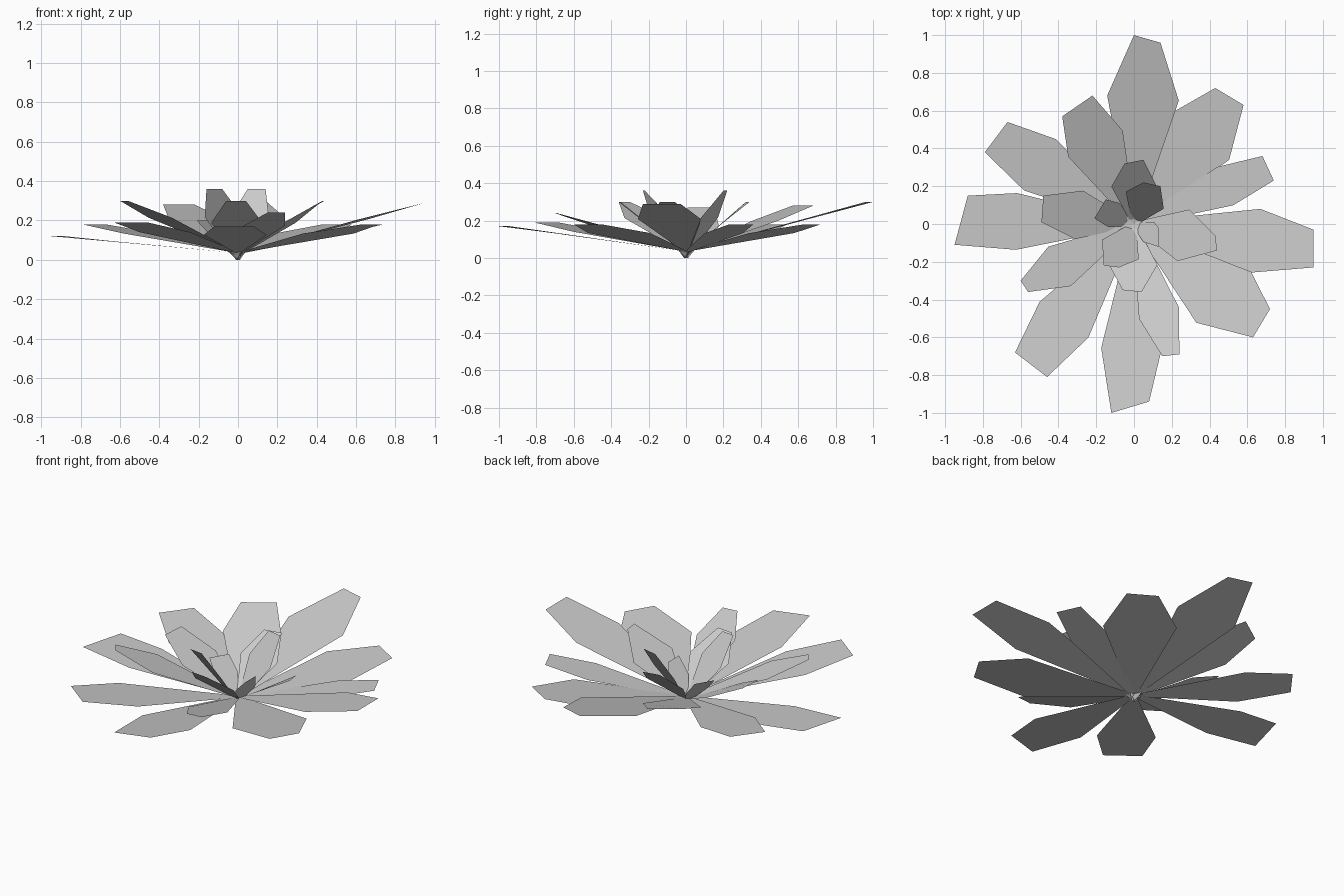
import bpy
from mathutils import Vector


def petal_ring(name, base_z, shoulder, petals):
    """Each petal: left tip xy, right tip xy, tip height, half width at the shoulder."""
    verts, faces = [], []
    for ax, ay, bx, by, z, w in petals:
        a, b = Vector((ax, ay, z)), Vector((bx, by, z))
        base = Vector((0, 0, base_z))
        mid = base.lerp((a + b) / 2, shoulder)
        out = Vector((mid.x, mid.y, 0)).normalized()
        side = Vector((-out.y, out.x, 0))
        n = len(verts)
        verts += [base - side * 0.012, mid - side * w, b, a, mid + side * w, base + side * 0.012]
        faces.append(range(n, n + 6))
    mesh = bpy.data.meshes.new(name)
    mesh.from_pydata([tuple(v) for v in verts], [], [tuple(f) for f in faces])
    mesh.update()
    obj = bpy.data.objects.new(name, mesh)
    bpy.context.collection.objects.link(obj)
    return obj


# Wide, low outer petals
petal_ring("outer_petals", 0.035, 0.68, [
    (0.00, 1.00, 0.14, 0.96, 0.30, 0.19),
    (0.43, 0.72, 0.58, 0.63, 0.18, 0.20),
    (0.95, -0.03, 0.95, -0.23, 0.29, 0.17),
    (0.72, -0.45, 0.63, -0.60, 0.18, 0.21),
    (0.08, -0.94, -0.12, -1.00, 0.17, 0.16),
    (-0.46, -0.81, -0.63, -0.68, 0.19, 0.16),
    (-0.95, -0.11, -0.88, 0.15, 0.12, 0.15),
    (-0.79, 0.38, -0.67, 0.54, 0.18, 0.16),
])

# Narrower petals filling the gaps
petal_ring("middle_petals", 0.03, 0.68, [
    (-0.38, 0.57, -0.22, 0.68, 0.28, 0.16),
    (0.68, 0.36, 0.74, 0.23, 0.18, 0.11),
    (-0.56, -0.36, -0.60, -0.30, 0.30, 0.12),
    (0.24, -0.69, 0.15, -0.70, 0.24, 0.11),
])

# Raised inner petals
petal_ring("inner_petals", 0.02, 0.6, [
    (0.43, -0.06, 0.44, -0.14, 0.30, 0.14),
    (-0.49, 0.01, -0.48, 0.15, 0.27, 0.13),
    (-0.05, 0.32, 0.05, 0.34, 0.30, 0.12),
    (0.04, -0.36, -0.06, -0.35, 0.30, 0.13),
])

# Steep petals around the heart
petal_ring("heart_petals", 0.0, 0.6, [
    (0.05, 0.22, 0.14, 0.20, 0.36, 0.11),
    (-0.08, -0.23, -0.16, -0.22, 0.36, 0.11),
    (-0.21, 0.03, -0.15, 0.13, 0.20, 0.07),
    (0.13, -0.02, 0.13, -0.12, 0.20, 0.06),
])
